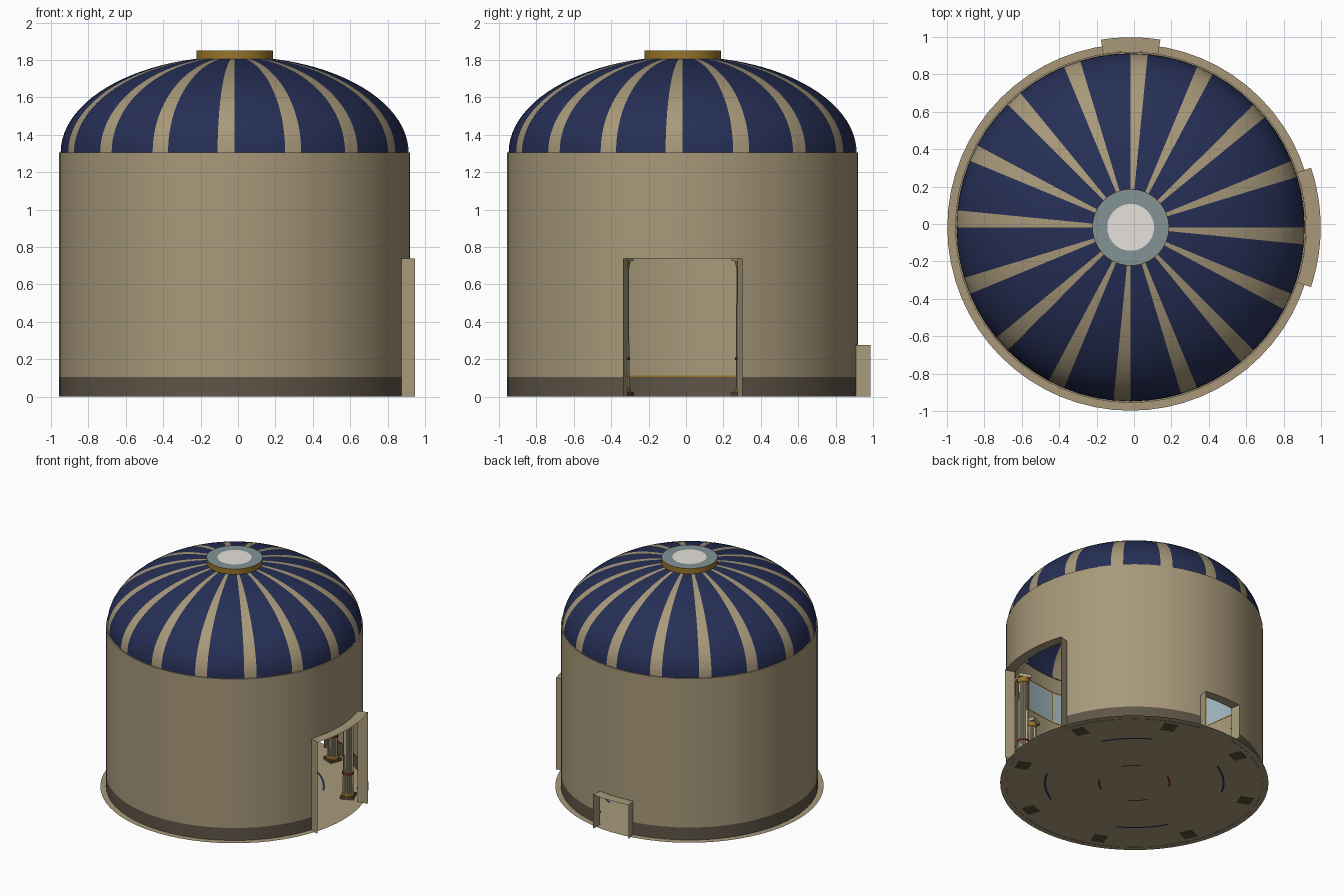
import bpy, bmesh
from math import radians, sin, cos, acos

cube = bpy.data.objects.get("Cube")
if cube:
    bpy.data.objects.remove(cube, do_unlink=True)

CX = CY = -0.018                      # axis of the rotunda
WALL_R, DOME_R, FLOOR_R, PORCH_R = 0.9385, 0.93, 0.98, 1.016
EAVE, DOME_H, OCULUS_R = 1.305, 0.514, 0.2
DOORS = [(0, 18.3, 0.738), (90, 9, 0.275)]     # azimuth, half angle, height


def material(name, hex_colour):
    rgb = []
    for k in (0, 2, 4):
        c = int(hex_colour[k:k + 2], 16) / 255
        rgb.append(c / 12.92 if c < 0.04 else ((c + 0.055) / 1.055) ** 2.4)
    m = bpy.data.materials.new(name)
    m.use_nodes = True
    m.diffuse_color = (*rgb, 1)
    m.node_tree.nodes["Principled BSDF"].inputs["Base Color"].default_value = (*rgb, 1)
    return m


STONE = material("tan stone", "a8997a")
NAVY = material("navy roof", "262f56")
GOLD = material("gold trim", "97752b")
TEAL = material("grey teal", "839496")
WHITE = material("pale glass", "e6e2dc")
DARK = material("dark base stone", "5f5547")
RED = material("deep red", "7e2c22")
SKY = material("light blue", "a3bac2")
CREAM = material("cream stone", "b7ab8e")
BRONZE = material("dark bronze", "5a4d33")


def finish(obj, mats, smooth):
    for m in mats:
        obj.data.materials.append(m)
    if smooth:
        bpy.ops.object.select_all(action='DESELECT')
        obj.select_set(True)
        bpy.context.view_layer.objects.active = obj
        bpy.ops.object.shade_smooth_by_angle(angle=radians(30))
    return obj


def revolve(name, profile, mats, angles, rule=None, loc=(CX, CY), flute=0, smooth=True):
    """Sweep (radius, z) points through angles; rule(i, j) gives a material index or None."""
    bm = bmesh.new()
    rows = []
    for n, a in enumerate(angles):
        s = 1 - flute * (n % 2)
        rows.append([bm.verts.new((r * s * cos(radians(a)), r * s * sin(radians(a)), z))
                     for r, z in profile])
    for i in range(len(rows) - 1):
        for j in range(len(profile) - 1):
            index = rule(i, j) if rule else 0
            if index is not None:
                p, q = rows[i], rows[i + 1]
                f = bm.faces.new((p[j], q[j], q[j + 1], p[j + 1]))
                f.material_index = index
    bmesh.ops.remove_doubles(bm, verts=bm.verts, dist=1e-5)
    loose = [v for v in bm.verts if not v.link_faces]
    bmesh.ops.delete(bm, geom=loose, context='VERTS')
    mesh = bpy.data.meshes.new(name)
    bm.to_mesh(mesh)
    bm.free()
    obj = bpy.data.objects.new(name, mesh)
    bpy.context.collection.objects.link(obj)
    obj.location = (*loc, 0)
    return finish(obj, mats, smooth)


def steps(start, end, count):
    return [start + (end - start) * k / count for k in range(count + 1)]


def door_at(angle, z):
    return any(abs((angle - a + 180) % 360 - 180) < h and z < top for a, h, top in DOORS)


FULL = steps(0, 360, 64)
# Extra seams at the door jambs
SEAMED = sorted(set(FULL) | {(a + s * h) % 360 for a, h, _ in DOORS for s in (-1, 1)})


def ring_rule(profile, colour):
    def rule(i, j):
        mid_a = (SEAMED[i] + SEAMED[i + 1]) / 2
        mid_z = (profile[j][1] + profile[j + 1][1]) / 2
        return None if door_at(mid_a, mid_z) else colour(j)
    return rule


# Drum wall with dark base course and door openings
wall = [(WALL_R, z) for z in (0, 0.105, 0.275, 0.738, EAVE)] + [(DOME_R, EAVE)]
revolve("drum_wall", wall, [STONE, DARK], SEAMED, ring_rule(wall, lambda j: int(j == 0)))

# Gold moulding inside the wall, above the base course
trim = [(0.936, 0.114), (0.931, 0.114), (0.931, 0.106), (0.936, 0.106)]
revolve("base_moulding", trim, [GOLD], SEAMED, ring_rule(trim, lambda j: 0))

# High inner windows with gold frames, one in each bay between columns
bay = (-16, -15.4, -0.3, 0.3, 15.4, 16)
window_angles = [45 * k + a for k in range(8) for a in bay]
revolve("inner_windows", [(0.93, z) for z in (1.18, 1.17, 0.93, 0.92)], [SKY, GOLD],
        window_angles,
        lambda i, j: None if i % 6 == 5 else int(j != 1 or i % 2 == 0))


# Floor and its underside, with short curved inlays on the diagonals
def inlay(i, j):
    return {1: 1, 3: 2}.get(j, 0) if 5 <= i % 16 <= 10 else 0


radii = (FLOOR_R, 0.66, 0.645, 0.265, 0.25, 0)
revolve("floor", [(r, 0.005) for r in radii], [STONE, NAVY, RED], FULL, inlay)
revolve("floor_underside", [(r, 0.002) for r in reversed(radii)], [STONE, RED, NAVY], FULL, inlay)

# Dome: every fourth strip is a stone rib
end = acos(OCULUS_R / DOME_R)
dome = [(DOME_R * cos(t), EAVE + DOME_H * sin(t)) for t in steps(0, end, 20)]
revolve("dome", dome, [NAVY, STONE], FULL, lambda i, j: int(i % 4 == 3))

# Oculus crown
crown = [(OCULUS_R, 1.8), (0.205, 1.8), (0.205, 1.85), (0.202, 1.85), (0.125, 1.85), (0, 1.85)]
revolve("oculus_crown", crown, [GOLD, TEAL, WHITE], FULL, lambda i, j: max(0, j - 2))

# Porches: thin head slab and radial jambs at each doorway
for name, (a, h, top) in zip(("main_porch", "small_porch"), DOORS):
    arc = steps(a - h, a + h, 12)
    revolve(name + "_head", [(PORCH_R, top), (WALL_R, top)], [STONE], arc)
    for side, s in (("right", -1), ("left", 1)):
        t = radians(a + s * h)
        mesh = bpy.data.meshes.new(name + "_jamb")
        inner, outer = [(r * cos(t), r * sin(t)) for r in (WALL_R, PORCH_R)]
        mesh.from_pydata([(*inner, 0), (*outer, 0), (*outer, top), (*inner, top)],
                         [], [(0, 1, 2, 3)])
        jamb = bpy.data.objects.new(f"{name}_{side}_jamb", mesh)
        jamb.location = (CX, CY, 0)
        bpy.context.collection.objects.link(jamb)
        finish(jamb, [STONE], False)


def block(name, x, y, z0, z1, width, turn, mat):
    bpy.ops.mesh.primitive_cube_add(size=1, location=(x, y, (z0 + z1) / 2),
                                    rotation=(0, 0, radians(turn)))
    obj = bpy.context.object
    obj.name = name
    obj.scale = (width, width, z1 - z0)
    finish(obj, [mat], False)


# Ring of eight fluted columns
ROUND = steps(0, 360, 20)
for k in range(8):
    turn = 22.5 + 45 * k
    x, y = CX + 0.85 * cos(radians(turn)), CY + 0.85 * sin(radians(turn))
    block(f"column_plinth_{k}", x, y, 0, 0.025, 0.1, turn, BRONZE)
    block(f"column_abacus_{k}", x, y, 0.725, 0.75, 0.096, turn, CREAM)
    revolve(f"column_shaft_{k}", [(0.041, 0.04), (0.038, 0.7)], [CREAM],
            steps(0, 360, 32), loc=(x, y), flute=0.12, smooth=False)
    revolve(f"column_foot_{k}", [(0.049, 0.025), (0.049, 0.035), (0.042, 0.045), (0.02, 0.045)],
            [GOLD], ROUND, loc=(x, y))
    revolve(f"column_band_{k}", [(0.035, 0.195), (0.044, 0.195), (0.044, 0.21), (0.035, 0.21)],
            [RED], ROUND, loc=(x, y))
    revolve(f"column_capital_{k}", [(0.02, 0.69), (0.041, 0.69), (0.041, 0.7), (0.048, 0.725)],
            [GOLD], ROUND, loc=(x, y))
